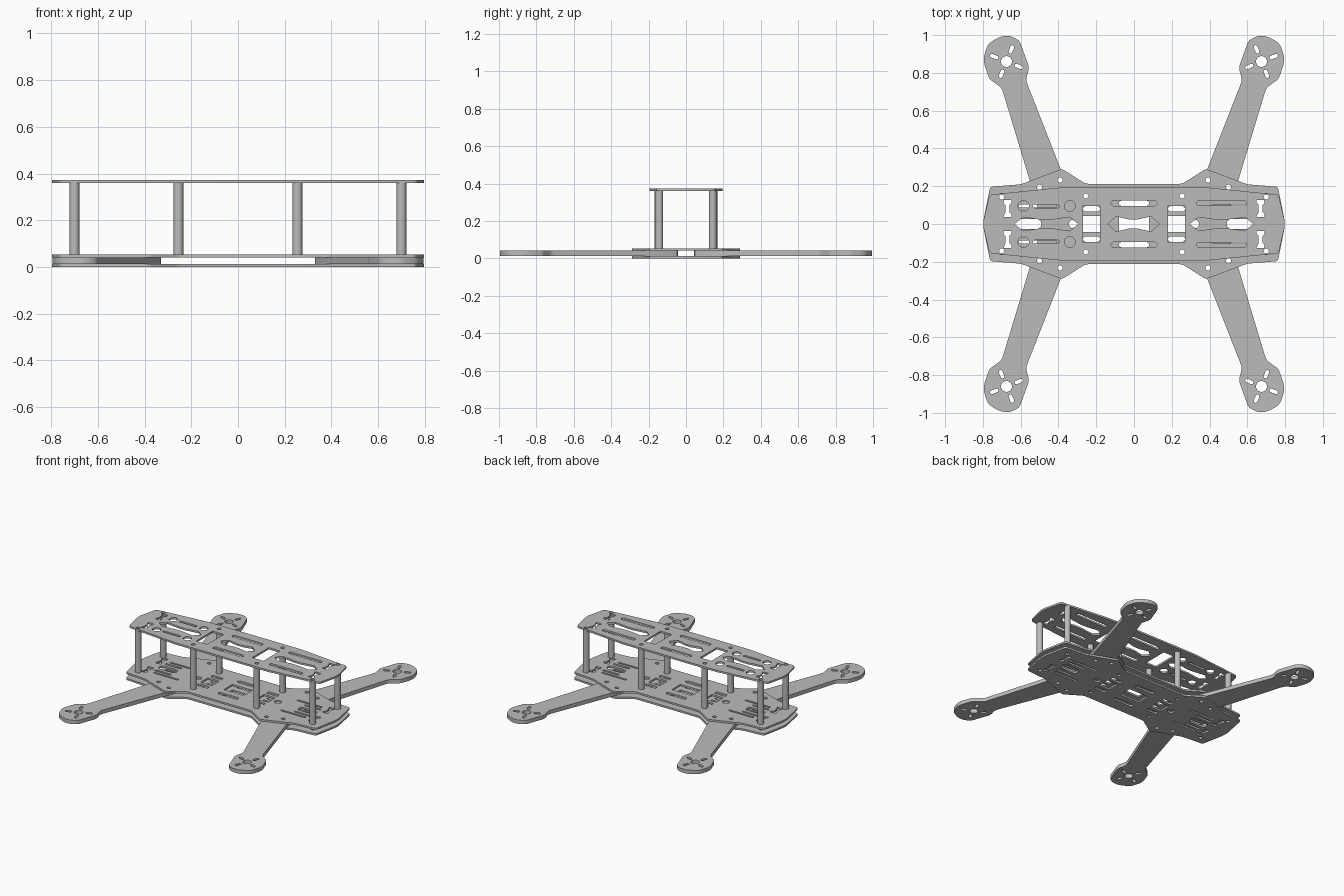
import bpy, bmesh
from math import cos, sin, pi, radians, hypot
from mathutils import Vector

cube = bpy.data.objects.get("Cube")
if cube:
    bpy.data.objects.remove(cube, do_unlink=True)

grey = bpy.data.materials.new("grey")
grey.use_nodes = True
grey.diffuse_color = (0.5, 0.5, 0.5, 1)
grey.node_tree.nodes["Principled BSDF"].inputs["Base Color"].default_value = (0.5, 0.5, 0.5, 1)


# --- outline helpers: each returns a list of 2D points ---
def circle(x, y, r, n=20):
    return [(x + r * cos(2 * pi * i / n), y + r * sin(2 * pi * i / n)) for i in range(n)]


def slot(x, y, length, width, angle=0, n=6):
    a, r, h = radians(angle), width / 2, (length - width) / 2
    pts = []
    for side, start in ((1, -pi / 2), (-1, pi / 2)):
        for i in range(n + 1):
            t = start + pi * i / n
            pts.append((side * h + r * cos(t), r * sin(t)))
    return [(x + u * cos(a) - v * sin(a), y + u * sin(a) + v * cos(a)) for u, v in pts]


def rect(x0, x1, y0, y1):
    return [(x0, y0), (x1, y0), (x1, y1), (x0, y1)]


def bone(x0, x1, end, mid, tip=0.045):
    c = (x0 + x1) / 2
    upper = [(x0 + tip, end), (c - tip / 2, mid), (c + tip / 2, mid), (x1 - tip, end)]
    return [(x0, 0)] + upper + [(x1, 0)] + [(x, -y) for x, y in reversed(upper)]


def grip(x, y):
    half = [(-0.022, 0.045), (0.022, 0.045), (0.022, 0.03), (0.01, 0.018)]
    return [(x + u, y + v) for u, v in half] + [(x + u, y - v) for u, v in reversed(half)] + \
           [(x - 0.01, y - 0.018), (x - 0.01, y + 0.018), (x - 0.022, y + 0.03)]


def four_way(quarter):
    """Mirror a quarter outline, listed from +x towards +y, into a closed one."""
    half = quarter + [(-x, y) for x, y in reversed(quarter)]
    return half + [(-x, -y) for x, y in half]


def rounded(points, r):
    out = []
    for i, p in enumerate(points):
        p = Vector(p)
        a, b = Vector(points[i - 1]) - p, Vector(points[(i + 1) % len(points)]) - p
        k = min(r, a.length * 0.4, b.length * 0.4)
        a, b = p + a.normalized() * k, p + b.normalized() * k
        for t in (0, 0.33, 0.67, 1):
            out.append(tuple(a * (1 - t) ** 2 + p * 2 * t * (1 - t) + b * t * t))
    return out


def cut_sheet(name, outline, holes, z0, z1):
    """Fill an outline with holes and extrude it between two heights."""
    curve = bpy.data.curves.new(name, "CURVE")
    curve.dimensions, curve.fill_mode = "2D", "BOTH"
    curve.extrude = (z1 - z0) / 2
    for pts in [outline] + holes:
        s = curve.splines.new("POLY")
        s.points.add(len(pts) - 1)
        for p, (x, y) in zip(s.points, pts):
            p.co = (x, y, 0, 1)
        s.use_cyclic_u = True
    temp = bpy.data.objects.new(name + "_curve", curve)
    bpy.context.collection.objects.link(temp)
    bpy.context.view_layer.update()
    mesh = bpy.data.meshes.new_from_object(temp.evaluated_get(bpy.context.evaluated_depsgraph_get()))
    bpy.data.objects.remove(temp, do_unlink=True)
    bm = bmesh.new()
    bm.from_mesh(mesh)
    bmesh.ops.remove_doubles(bm, verts=bm.verts, dist=0.0001)
    bmesh.ops.recalc_face_normals(bm, faces=bm.faces)
    bmesh.ops.translate(bm, verts=bm.verts, vec=(0, 0, (z0 + z1) / 2))
    bm.to_mesh(mesh)
    bm.free()
    mesh.materials.clear()
    mesh.materials.append(grey)
    obj = bpy.data.objects.new(name, mesh)
    bpy.context.collection.objects.link(obj)
    bpy.ops.object.select_all(action="DESELECT")
    obj.select_set(True)
    bpy.context.view_layer.objects.active = obj
    bpy.ops.object.shade_smooth_by_angle(angle=radians(35))
    return obj


# --- heights of the stacked layers ---
Z_ARM, Z_MID, Z_DECK, Z_TOP, Z_END = 0.013, 0.041, 0.054, 0.36, 0.373
SIGNS = [(1, 1), (-1, 1), (-1, -1), (1, -1)]
POSTS = [(0.70, 0.143), (0.255, 0.148)]
BOLTS = [(0.392, 0.232), (0.5, 0.195)]

# holes shared by all plates: post screws, grips and battery strap windows
shared = []
for sx, sy in SIGNS:
    shared += [circle(sx * x, sy * y, 0.014, 12) for x, y in POSTS]
    shared.append(grip(sx * 0.67, sy * 0.082))

# --- lower and middle plates ---
base_holes = list(shared)
for sx, sy in SIGNS:
    base_holes += [circle(sx * x, sy * y, 0.014, 12) for x, y in BOLTS]
    base_holes.append(slot(sx * 0.225, sy * 0.08, 0.09, 0.028))
    base_holes.append(slot(sx * 0.56, sy * 0.06, 0.13, 0.016))
    base_holes.append(slot(sx * 0.51, sy * 0.095, 0.20, 0.014))
for sx in (1, -1):
    base_holes.append(rect(*sorted((sx * 0.18, sx * 0.27)), -0.042, 0.042))
    base_holes.append(slot(sx * 0.56, 0, 0.14, 0.055))
    base_holes.append(slot(sx * 0.32, 0, 0.05, 0.045))
    base_holes.append(slot(0, sx * 0.11, 0.16, 0.028))
base_holes.append(rect(-0.08, 0.08, -0.05, 0.05))

base_outline = rounded(four_way([(0.797, 0.02), (0.762, 0.197), (0.6, 0.21),
                                 (0.38, 0.292), (0.257, 0.213)]), 0.015)
cut_sheet("lower_plate", base_outline, base_holes, 0, Z_ARM)
cut_sheet("middle_plate", base_outline, base_holes, Z_MID, Z_DECK)

# --- top plate ---
top_holes = list(shared)
for s in (1, -1):
    top_holes.append(rect(*sorted((s * 0.18, s * 0.27)), -0.095, 0.095))
    top_holes.append(bone(*sorted((s * 0.295, s * 0.632)), 0.036, 0.022))
    top_holes.append(slot(0, s * 0.11, 0.245, 0.028))
    top_holes.append(slot(0.463, s * 0.11, 0.265, 0.026))
    top_holes += [circle(x, s * 0.095, 0.029) for x in (-0.585, -0.34)]
    top_holes.append(slot(-0.465, s * 0.095, 0.14, 0.018))
top_holes.append(bone(-0.14, 0.135, 0.04, 0.024))
top_outline = rounded(four_way([(0.797, 0.02), (0.765, 0.155), (0.37, 0.195)]), 0.015)
cut_sheet("top_plate", top_outline, top_holes, Z_TOP, Z_END)

# --- four arms with motor mounts ---
ARM = [(0.494, 0.035), (0.548, 0.217), (0.70, 0.72), (0.738, 0.748), (0.765, 0.767),
       (0.79, 0.836), (0.797, 0.878), (0.773, 0.957), (0.70, 0.995), (0.65, 0.995),
       (0.605, 0.97), (0.59, 0.926), (0.553, 0.825), (0.574, 0.765), (0.38, 0.27), (0.322, 0.11)]
MX, MY = 0.675, 0.86
arm_holes = [circle(MX, MY, 0.029)] + [circle(x, y, 0.014, 12) for x, y in BOLTS]
for k in range(4):
    a = 22 + 90 * k
    arm_holes.append(slot(MX + 0.07 * cos(radians(a)), MY + 0.07 * sin(radians(a)), 0.046, 0.02, a))
for sx, sy in SIGNS:
    name = ("back" if sy > 0 else "front") + ("_left" if sx > 0 else "_right") + "_arm"
    flip = lambda pts: [(sx * x, sy * y) for x, y in pts]
    cut_sheet(name, flip(rounded(ARM, 0.03)), [flip(h) for h in arm_holes], Z_ARM, Z_MID)

# --- eight hollow standoff posts ---
for i, (px, py) in enumerate(POSTS):
    for sx, sy in SIGNS:
        x, y = sx * px, sy * py
        name = ("outer" if i == 0 else "inner") + "_post"
        cut_sheet(name, circle(x, y, 0.021), [circle(x, y, 0.014, 12)], Z_DECK, Z_TOP)
